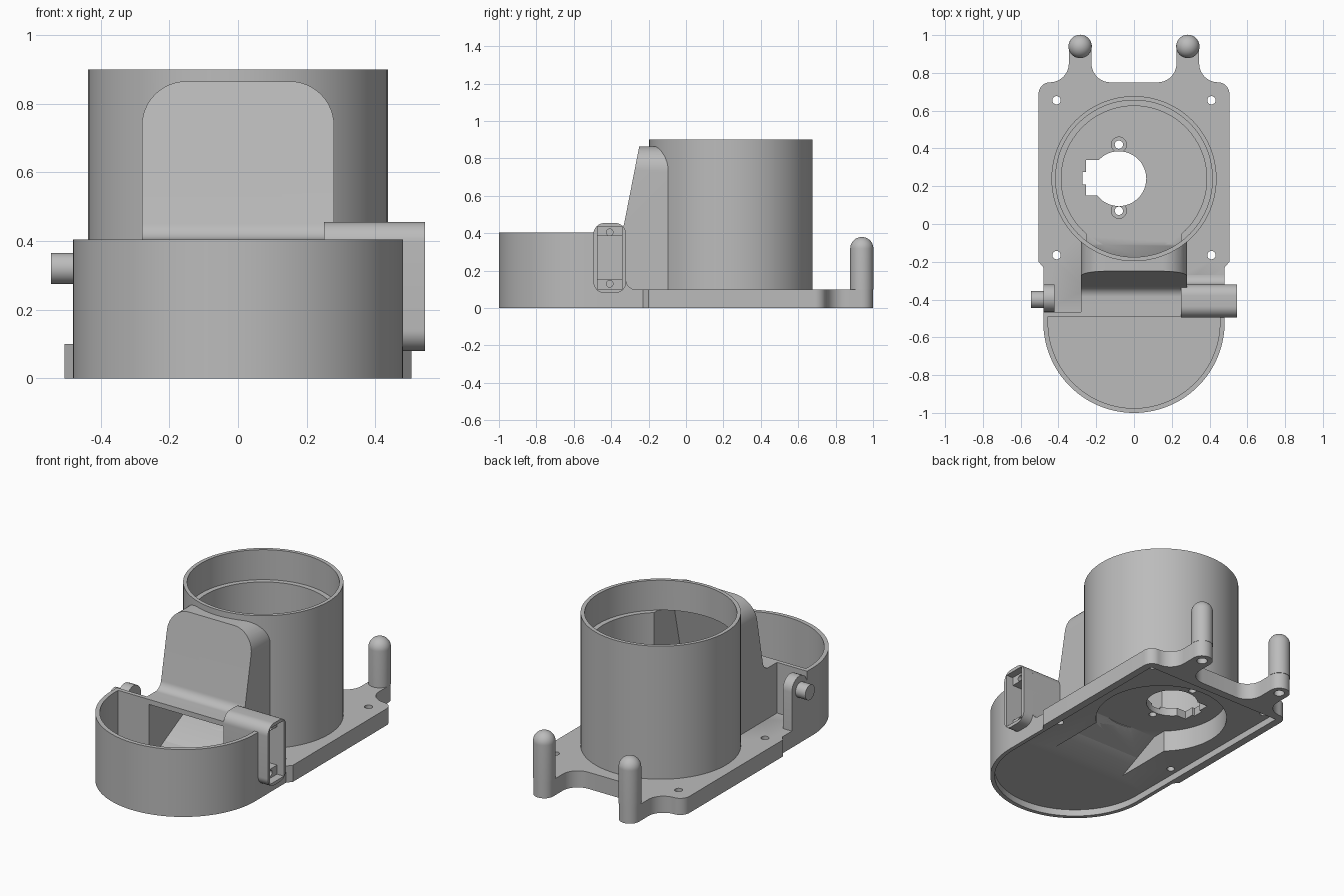
import bpy, bmesh
from math import sin, cos, radians

default = bpy.data.objects.get("Cube")
if default:
    bpy.data.objects.remove(default)

grey = bpy.data.materials.new("plain grey")
grey.use_nodes = True
COLOUR = (0.5, 0.5, 0.5, 1)
grey.diffuse_color = COLOUR
grey.node_tree.nodes["Principled BSDF"].inputs["Base Color"].default_value = COLOUR


def arc(cx, cy, r, a0, a1, n=12):
    angles = [radians(a0 + (a1 - a0) * i / n) for i in range(n + 1)]
    return [(cx + r * cos(a), cy + r * sin(a)) for a in angles]


def circle(cx, cy, r, n=32):
    return arc(cx, cy, r, 0, 360, n)[:-1]


def rect(x0, x1, y0, y1):
    return [(x0, y0), (x1, y0), (x1, y1), (x0, y1)]


def rounded(x0, x1, y0, y1, r):
    return (arc(x1 - r, y1 - r, r, 0, 90) + arc(x0 + r, y1 - r, r, 90, 180)
            + arc(x0 + r, y0 + r, r, 180, 270) + arc(x1 - r, y0 + r, r, 270, 360))


def prism(name, pts, lo, hi, axis="Z"):
    """Extrude a closed outline along one axis."""
    place = {"X": lambda a, b, t: (t, a, b), "Y": lambda a, b, t: (a, t, b),
             "Z": lambda a, b, t: (a, b, t)}[axis]
    bm = bmesh.new()
    face = bm.faces.new([bm.verts.new(place(a, b, lo)) for a, b in pts])
    new = bmesh.ops.extrude_face_region(bm, geom=[face])["geom"]
    verts = [g for g in new if isinstance(g, bmesh.types.BMVert)]
    bmesh.ops.translate(bm, verts=verts, vec=place(0, 0, hi - lo))
    bmesh.ops.remove_doubles(bm, verts=bm.verts, dist=0.0001)
    bmesh.ops.recalc_face_normals(bm, faces=bm.faces)
    return add(name, bm)


def add(name, bm):
    mesh = bpy.data.meshes.new(name)
    bm.to_mesh(mesh)
    bm.free()
    mesh.materials.append(grey)
    obj = bpy.data.objects.new(name, mesh)
    bpy.context.collection.objects.link(obj)
    return obj


def combine(obj, other, operation):
    mod = obj.modifiers.new("bool", "BOOLEAN")
    mod.object, mod.operation, mod.solver = other, operation, "EXACT"
    bpy.context.view_layer.objects.active = obj
    bpy.ops.object.modifier_apply(modifier=mod.name)


def d_shape(r, back):
    return [(r, back)] + [(-r, back)] + arc(0, -0.52, r, 180, 360, 64)


# Base plate with two ears at the back
half = ([(0.48, -0.465), (0.48, -0.23), (0.505, -0.2)]
        + arc(0.445, 0.69, 0.06, 0, 90) + arc(0.445, 0.85, 0.1, 270, 180)
        + arc(0.285, 0.94, 0.06, 0, 180) + arc(0.125, 0.85, 0.1, 0, -90))
plate = prism("base_plate", half + [(-x, y) for x, y in reversed(half)], 0, 0.1)

# Round hopper and D-shaped bowl
hopper = prism("hopper", circle(0, 0.24, 0.437, 96), 0.1, 0.9)
bowl = prism("bowl", d_shape(0.48, -0.465), 0, 0.405)

# Chute joining them: side profile trimmed to a rounded front panel
chute = prism("chute", [(0, 0.1), (0, 0.865), (-0.25, 0.865)]
              + arc(-0.385, 0.46, 0.055, -10, -90)
              + [(-0.465, 0.405), (-0.465, 0.1)], -0.28, 0.28, "X")
trim = prism("trim", rounded(-0.28, 0.28, -0.5, 0.865, 0.13), -1, 1, "Y")
combine(chute, trim, "INTERSECT")
bpy.data.objects.remove(trim)

# Motor housing on the left, with a supporting block
housing = prism("motor_housing", rounded(-0.495, -0.32, 0.08, 0.455, 0.06),
                0.25, 0.545, "X")
block = prism("housing_block", [(-0.465, 0.1), (-0.465, 0.405), (-0.32, 0.405)]
              + arc(-0.27, 0.15, 0.05, 180, 270), 0.28, 0.48, "X")

# Pivot bracket and pin on the right
bracket = prism("pivot_bracket", [(-0.465, 0.1)]
                + arc(-0.3925, 0.3325, 0.0725, 180, 0) + [(-0.32, 0.1)],
                -0.48, -0.42, "X")
pin = prism("pivot_pin", circle(-0.4, 0.32, 0.045), -0.545, -0.48, "X")

parts = [plate, hopper, bowl, chute, housing, block]
cuts = []


def cut(pts, lo, hi, axis="Z"):
    cuts.append(prism("cutter", pts, lo, hi, axis))


# Hollow underside
cut([(0.46, 0.7), (-0.46, 0.7)] + arc(0, -0.52, 0.455, 180, 360, 64), -0.1, 0.04)
cut(circle(0, 0.24, 0.37, 96), -0.1, 0.17)
cut([(0, -0.1), (0, 0.17), (-0.12, 0.17), (-0.4, 0.04), (-0.4, -0.1)],
    -0.25, 0.25, "X")
# Stepped hopper bore and bowl interior
cut(circle(0, 0.24, 0.385, 96), 0.22, 0.73)
cut(circle(0, 0.24, 0.415, 96), 0.72, 1)
cut(d_shape(0.455, -0.49), 0.07, 1)
# Chute passage above its ramp
cut([(0, 0.22), (-0.11, 0.22), (-0.4, 0.07), (-0.6, 0.07), (-0.6, 0.375),
     (-0.36, 0.375), (-0.3, 0.43), (-0.235, 0.72), (0, 0.72)], -0.25, 0.25, "X")
# Keyed hole in the hopper floor with screw holes
cut(circle(-0.08, 0.24, 0.145, 48), -0.1, 0.5)
cut(rect(-0.255, -0.12, 0.15, 0.34), -0.1, 0.5)
cut(rect(-0.272, -0.2, 0.21, 0.275), -0.1, 0.5)
for y in (0.07, 0.42):
    cut(circle(-0.08, y, 0.04), 0.205, 0.5)
    cut(circle(-0.08, y, 0.022), -0.1, 0.5)
# Mounting holes and sockets under the pegs
for x in (-1, 1):
    for y in (-0.165, 0.655):
        cut(circle(x * 0.41, y, 0.022), -0.1, 0.2)
    cut(circle(x * 0.285, 0.94, 0.03), -0.1, 0.09)
# Motor pocket, slot and screw holes
cut(rect(-0.473, -0.343, 0.1, 0.435), 0.5, 0.7, "X")
cut(rect(-0.473, -0.343, 0.155, 0.385), 0.29, 0.7, "X")
for z in (0.13, 0.405):
    cut(circle(-0.408, z, 0.018, 20), 0.4, 0.7, "X")

for part in parts:
    for cutter in cuts:
        # The bowl interior must not open the motor housing
        if part is housing and cutter.dimensions.x > 0.45:
            continue
        combine(part, cutter, "DIFFERENCE")
for cutter in cuts:
    bpy.data.objects.remove(cutter)


# Round-topped pegs on the ears
def peg(name, x):
    bm = bmesh.new()
    profile = [(0, 0.1), (0.062, 0.1)] + arc(0, 0.318, 0.062, 0, 90)
    verts = [bm.verts.new((x + r, 0.94, z)) for r, z in profile]
    edges = [bm.edges.new(pair) for pair in zip(verts, verts[1:])]
    bmesh.ops.spin(bm, geom=verts + edges, cent=(x, 0.94, 0), axis=(0, 0, 1),
                   angle=radians(360), steps=32)
    bmesh.ops.remove_doubles(bm, verts=bm.verts, dist=0.0001)
    bmesh.ops.recalc_face_normals(bm, faces=bm.faces)
    return add(name, bm)


parts += [bracket, pin, peg("left_peg", 0.285), peg("right_peg", -0.285)]

bpy.ops.object.select_all(action="DESELECT")
for part in parts:
    part.select_set(True)
bpy.context.view_layer.objects.active = plate
bpy.ops.object.shade_smooth_by_angle(angle=radians(30))
